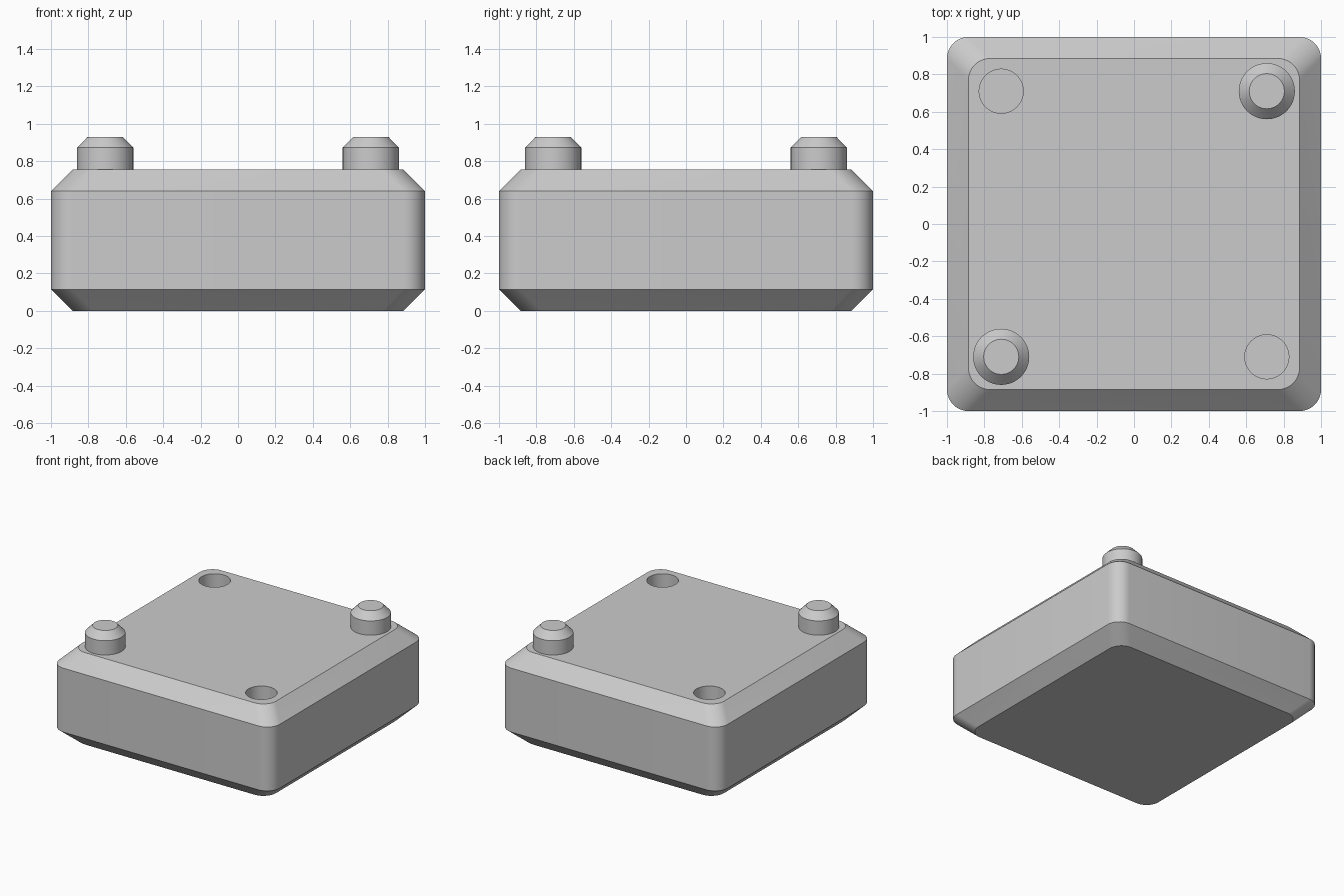
import bpy, bmesh
from math import pi, cos, sin, radians

if "Cube" in bpy.data.objects:
    bpy.data.objects.remove(bpy.data.objects["Cube"])

BEVEL, HEIGHT, R, POS = 0.115, 0.755, 0.115, 0.71


def loft(name, rings):
    """Closed solid from stacked rings of equal point count."""
    bm = bmesh.new()
    loops = [[bm.verts.new(p) for p in ring] for ring in rings]
    n = len(loops[0])
    for a, b in zip(loops, loops[1:]):
        for i in range(n):
            j = (i + 1) % n
            bm.faces.new((a[i], a[j], b[j], b[i]))
    bm.faces.new(loops[0][::-1])
    bm.faces.new(loops[-1])
    mesh = bpy.data.meshes.new(name)
    bm.to_mesh(mesh)
    bm.free()
    obj = bpy.data.objects.new(name, mesh)
    bpy.context.collection.objects.link(obj)
    return obj


def rounded_square(half, z, steps=10):
    pts = []
    for q in range(4):
        mid = pi / 4 + q * pi / 2
        cx = (half - R) * (1 if cos(mid) > 0 else -1)
        cy = (half - R) * (1 if sin(mid) > 0 else -1)
        for s in range(steps + 1):
            a = q * pi / 2 + s / steps * pi / 2
            pts.append((cx + R * cos(a), cy + R * sin(a), z))
    return pts


def turned(name, x, y, profile, n=48):
    """Round part from (radius, z) pairs."""
    return loft(name, [[(x + r * cos(2 * pi * i / n), y + r * sin(2 * pi * i / n), z)
                        for i in range(n)] for r, z in profile])


def select(obj):
    bpy.ops.object.select_all(action='DESELECT')
    obj.select_set(True)
    bpy.context.view_layer.objects.active = obj


def smooth(obj):
    select(obj)
    bpy.ops.object.shade_smooth_by_angle(angle=radians(30))


# Block with chamfered top and bottom rims
body = loft("block_body", [rounded_square(h, z) for h, z in (
    (1 - BEVEL, 0), (1, BEVEL), (1, HEIGHT - BEVEL), (1 - BEVEL, HEIGHT))])

# Blind sockets in two opposite corners
for s in (-1, 1):
    cutter = turned("socket_cutter", s * POS, -s * POS,
                    [(0.118, HEIGHT - 0.18), (0.118, HEIGHT + 0.1)])
    cutter.hide_render = True
    mod = body.modifiers.new("socket", 'BOOLEAN')
    mod.operation, mod.solver, mod.object = 'DIFFERENCE', 'EXACT', cutter
    select(body)
    bpy.ops.object.modifier_apply(modifier=mod.name)
    bpy.data.objects.remove(cutter)
smooth(body)

# Chamfered pegs in the other two corners
for s, side in ((-1, "front_left"), (1, "back_right")):
    smooth(turned("peg_" + side, s * POS, s * POS,
                  [(0.15, HEIGHT - 0.005), (0.15, 0.872), (0.094, 0.93)]))
